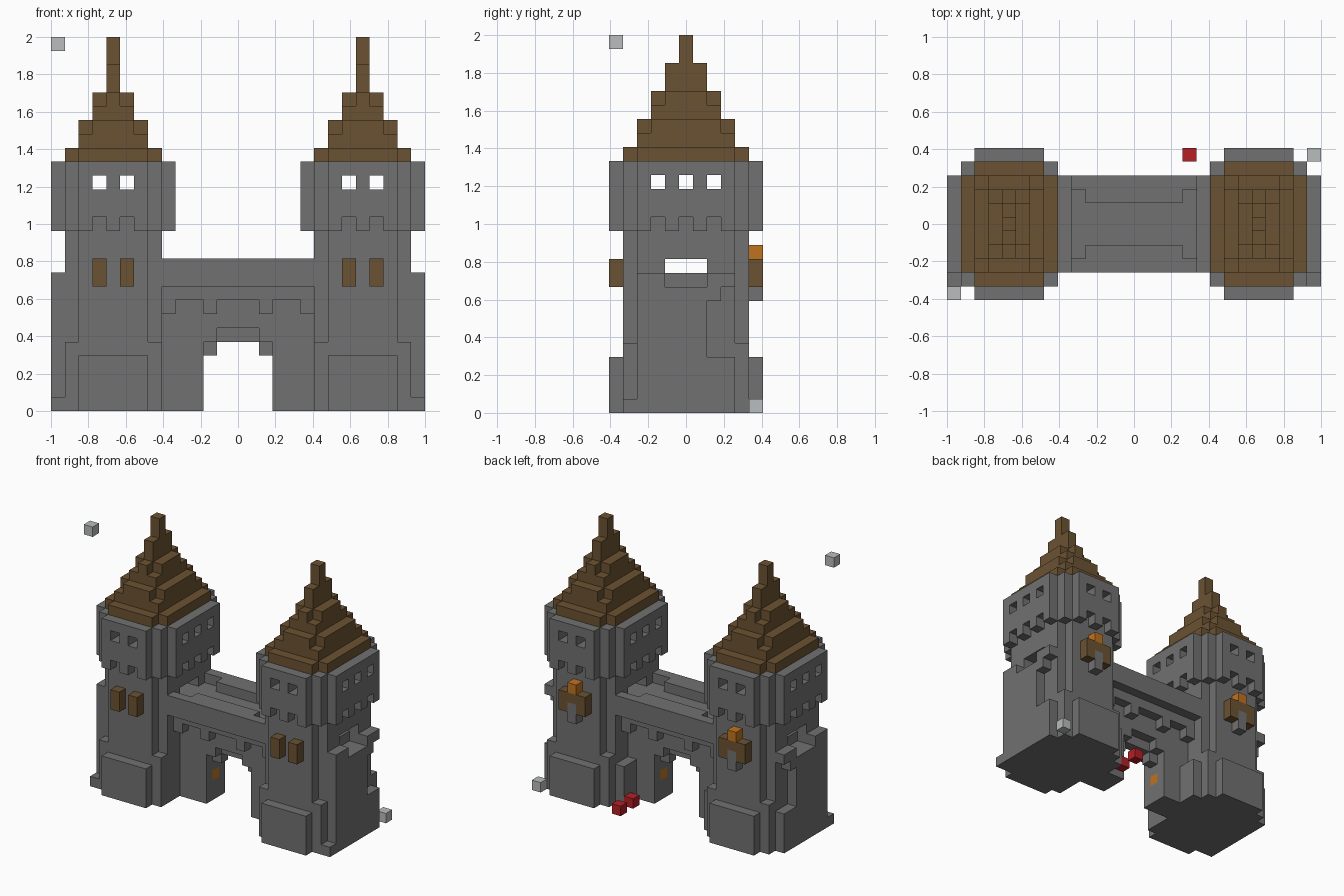
import bpy, bmesh
from mathutils import Vector

if "Cube" in bpy.data.objects:
    bpy.data.objects.remove(bpy.data.objects["Cube"], do_unlink=True)

NX, NY = 27, 11           # block counts across and deep
S = 2 / NX                # block size


def material(name, rgb):
    m = bpy.data.materials.new(name)
    m.use_nodes = True
    m.diffuse_color = (*rgb, 1)
    m.node_tree.nodes["Principled BSDF"].inputs["Base Color"].default_value = (*rgb, 1)
    return m


STONE = material("grey stone", (0.165, 0.165, 0.165))
WOOD = material("brown wood", (0.147, 0.084, 0.032))
GLOW = material("orange glow", (0.53, 0.17, 0.014))
RED = material("red", (0.46, 0.014, 0.018))
PALE = material("pale grey", (0.49, 0.51, 0.51))


def box(x, y, z):
    """Blocks filling three half-open ranges."""
    return {(i, j, k) for i in range(*x) for j in range(*y) for k in range(*z)}


def octagon(x, y, z):
    """A box whose four upright corners lose one block."""
    (a, b), (c, d) = x, y
    return box((a + 1, b - 1), y, z) | box(x, (c + 1, d - 1), z)


def flip_x(blocks):
    return {(NX - 1 - i, j, k) for i, j, k in blocks}


def build(name, blocks, mat):
    """Skin a set of blocks with its exposed square faces."""
    bm = bmesh.new()
    corners = {}

    def vert(p):
        if p not in corners:
            corners[p] = bm.verts.new(((p[0] - NX / 2) * S, (p[1] - NY / 2) * S, p[2] * S))
        return corners[p]

    for b in sorted(blocks):
        for axis in range(3):
            u, v = (axis + 1) % 3, (axis + 2) % 3
            for side in (0, 1):
                near = list(b)
                near[axis] += 2 * side - 1
                if tuple(near) in blocks:
                    continue
                ring = []
                for du, dv in ((0, 0), (1, 0), (1, 1), (0, 1)):
                    p = list(b)
                    p[axis] += side
                    p[u] += du
                    p[v] += dv
                    ring.append(vert(tuple(p)))
                bm.faces.new(ring if side else ring[::-1])
    mesh = bpy.data.meshes.new(name)
    bm.to_mesh(mesh)
    bm.free()
    mesh.materials.append(mat)
    obj = bpy.data.objects.new(name, mesh)
    bpy.context.collection.objects.link(obj)
    return obj


def build_pair(name, blocks, mat):
    build("right_" + name, blocks, mat)
    build("left_" + name, flip_x(blocks), mat)


# Tower shaft with foot, corner fillers and outer ledge
shaft = octagon((1, 8), (1, 10), (0, 14))
shaft |= box((2, 7), (0, 11), (0, 4))
shaft |= box((1, 8), (1, 10), (0, 5))
shaft |= box((0, 1), (2, 9), (0, 10)) | box((0, 1), (1, 2), (0, 1))
shaft |= box((8, 9), (7, 9), (0, 4))
shaft -= box((0, 1), (7, 8), (4, 8)) | box((0, 1), (8, 9), (4, 9))
# Doorway through the shaft at bridge level
shaft -= box((0, 9), (4, 7), (10, 11)) | box((0, 2), (4, 7), (9, 10))

# Overhanging top storey: stepped plan, hollow room, windows, notched underside
head = octagon((0, 9), (1, 10), (13, 18)) | box((2, 7), (0, 11), (13, 18))
head |= box((1, 8), (1, 10), (13, 18))
head -= box((2, 7), (2, 9), (14, 18))
for i in (3, 5):
    head -= box((i, i + 1), (0, NY), (16, 17))
    for j in (0, 10):
        head.discard((i, j, 13))
for j in (3, 5, 7):
    head -= box((0, 9), (j, j + 1), (16, 17))
    for i in (0, 8):
        head.discard((i, j, 13))
build_pair("tower", shaft | head, STONE)

# Stepped roof: each tier is a full layer under a corner-cut layer
roof = octagon((1, 8), (1, 10), (18, 19))
for n, k in ((2, 19), (3, 21)):
    roof |= box((n, 9 - n), (n, NY - n), (k, k + 1))
    roof |= octagon((n, 9 - n), (n, NY - n), (k + 1, k + 2))
roof |= box((4, 5), (4, 7), (23, 25)) | box((4, 5), (5, 6), (25, 27))
build_pair("roof", roof, WOOD)

# Front shutters
build_pair("shutters", box((3, 4), (0, 1), (9, 11)) | box((5, 6), (0, 1), (9, 11)), WOOD)

# Rear lantern: wooden bracket, stone stem, glowing lamp
stem = box((4, 5), (10, 11), (8, 10))
build_pair("lantern_bracket", box((3, 6), (10, 11), (9, 11)) - stem, WOOD)
build_pair("lantern_stem", stem, STONE)
build_pair("lantern", {(4, 10, 11)}, GLOW)

# Bridge: gate wall, corbels, deck and parapets
bridge = box((8, 19), (4, 7), (0, 9))
bridge |= box((8, 19), (3, 8), (8, 9))
for i in (8, 11, 15, 18):
    bridge |= box((i, i + 1), (3, 8), (7, 8))
bridge |= box((8, 19), (2, 9), (9, 11))
bridge -= box((8, 19), (4, 7), (10, 11))
for i in (8, 17):
    bridge -= box((i, i + 2), (3, 8), (10, 11))
# Stepped arch, lower in the middle of the wall
for j, top in ((4, 5), (5, 4), (6, 5)):
    bridge -= box((11, 16), (j, j + 1), (0, top)) | box((12, 15), (j, j + 1), (0, top + 1))
gate_lamp = {(10, 5, 2)}
bridge -= gate_lamp | flip_x(gate_lamp)
build("bridge", bridge, STONE)
build_pair("gate_lamp", gate_lamp, GLOW)

# Loose blocks
build("red_blocks", {(17, 10, 0), (17, 8, 0)}, RED)
build("upper_marker", {(0, 0, 26)}, PALE)
build("lower_marker", {(26, 10, 0)}, PALE)
